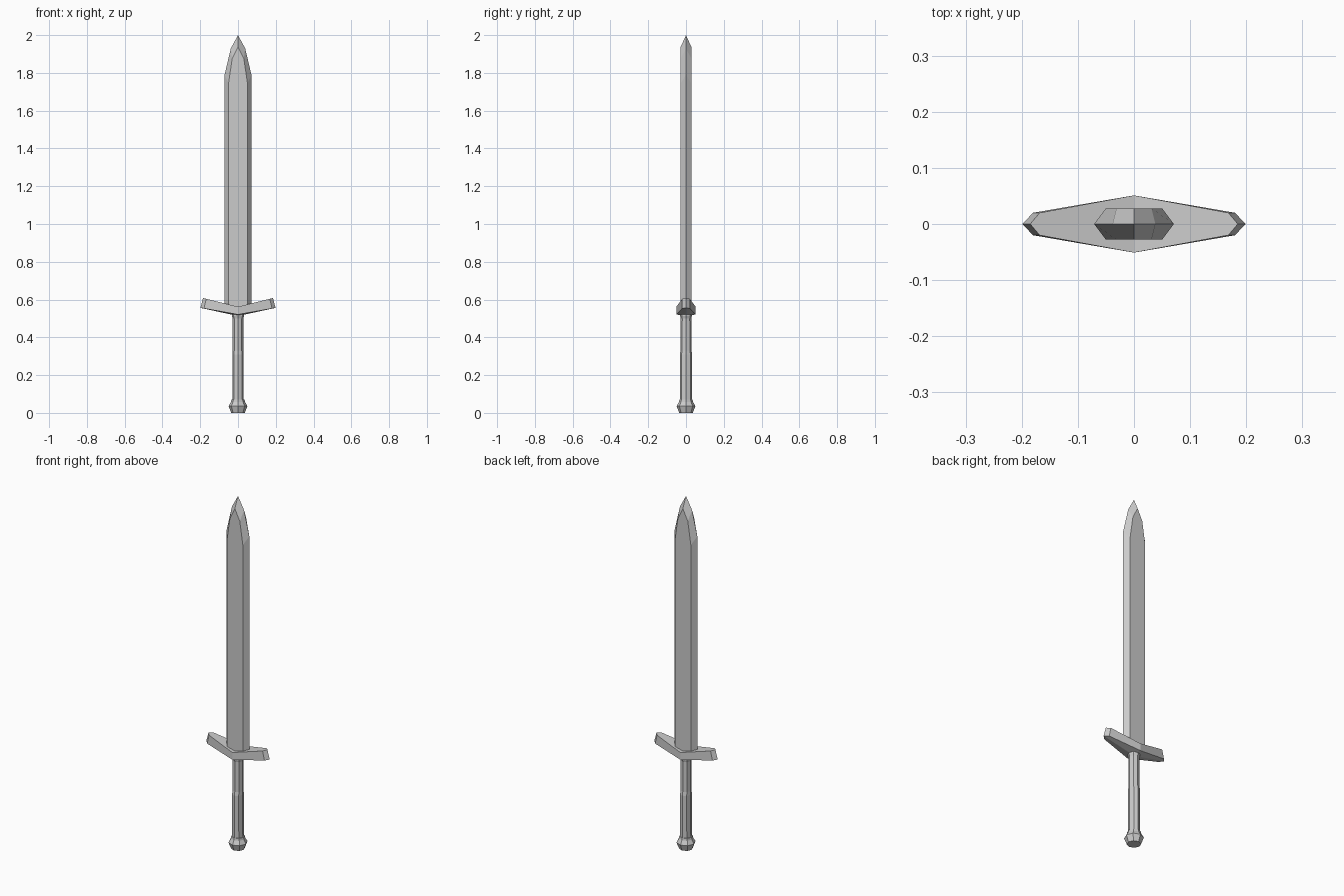
import bpy, bmesh
from math import cos, sin, pi

if "Cube" in bpy.data.objects:
    bpy.data.objects.remove(bpy.data.objects["Cube"])


def loft(name, rings, split_caps=False):
    """Skin a list of equal-length point rings and close both ends."""
    bm = bmesh.new()
    vs = [[bm.verts.new(p) for p in ring] for ring in rings]
    n = len(vs[0])
    for a, b in zip(vs, vs[1:]):
        for i in range(n):
            j = (i + 1) % n
            bm.faces.new((a[i], a[j], b[j], b[i]))
    for ring in (vs[0], vs[-1]):
        if split_caps:
            bm.faces.new([ring[i] for i in (0, 1, 4, 5)])
            bm.faces.new([ring[i] for i in (1, 2, 3, 4)])
        else:
            bm.faces.new(ring)
    bmesh.ops.remove_doubles(bm, verts=bm.verts[:], dist=1e-4)
    bmesh.ops.recalc_face_normals(bm, faces=bm.faces[:])
    mesh = bpy.data.meshes.new(name)
    bm.to_mesh(mesh)
    bm.free()
    obj = bpy.data.objects.new(name, mesh)
    bpy.context.collection.objects.link(obj)
    return obj


def turned(name, profile, sides):
    """Vertical part from (z, x radius, y radius) rows."""
    return loft(name, [[(rx * cos(2 * pi * k / sides), ry * sin(2 * pi * k / sides), z)
                        for k in range(sides)] for z, rx, ry in profile])


# Blade: hexagonal section, flat faces ending below the tip
T = 0.028
rings = []
for ox, oz, ix, iz in [(0.071, 0.54, 0.05, 0.54), (0.071, 1.79, 0.05, 1.745),
                       (0.038, 1.93, 0.031, 1.875), (0, 2.0, 0, 1.938)]:
    rings.append([(-ox, 0, oz), (-ix, -T, iz), (ix, -T, iz),
                  (ox, 0, oz), (ix, T, iz), (-ix, T, iz)])
tip = rings.pop()
blade_body = rings + [tip]
# the tip ring collapses into a short ridge, so no cap is needed there
bm_name = "blade"
blade = loft(bm_name, blade_body[:-1] + [[tip[0], tip[1], tip[1], tip[0], tip[4], tip[4]]])

# Crossguard: swept up towards pointed ends


def guard_end(s):
    return [(s * 0.168, -0.02, 0.604), (s * 0.185, 0, 0.608), (s * 0.168, 0.02, 0.604),
            (s * 0.18, 0.02, 0.553), (s * 0.199, 0, 0.556), (s * 0.18, -0.02, 0.553)]


guard_middle = [(0, -0.051, 0.562), (0, 0, 0.562), (0, 0.051, 0.562),
                (0, 0.051, 0.521), (0, 0, 0.513), (0, -0.051, 0.521)]
loft("crossguard", [guard_end(-1), guard_middle, guard_end(1)], split_caps=True)

# Grip: slightly deeper in its lower half
turned("grip", [(0.05, 0.03, 0.033), (0.31, 0.029, 0.033), (0.33, 0.028, 0.029),
                (0.50, 0.028, 0.028), (0.512, 0.032, 0.031), (0.53, 0.032, 0.031)], 8)

# Pommel
turned("pommel", [(0, 0.036, 0.036), (0.036, 0.05, 0.05),
                  (0.058, 0.037, 0.037), (0.07, 0.035, 0.035)], 8)
